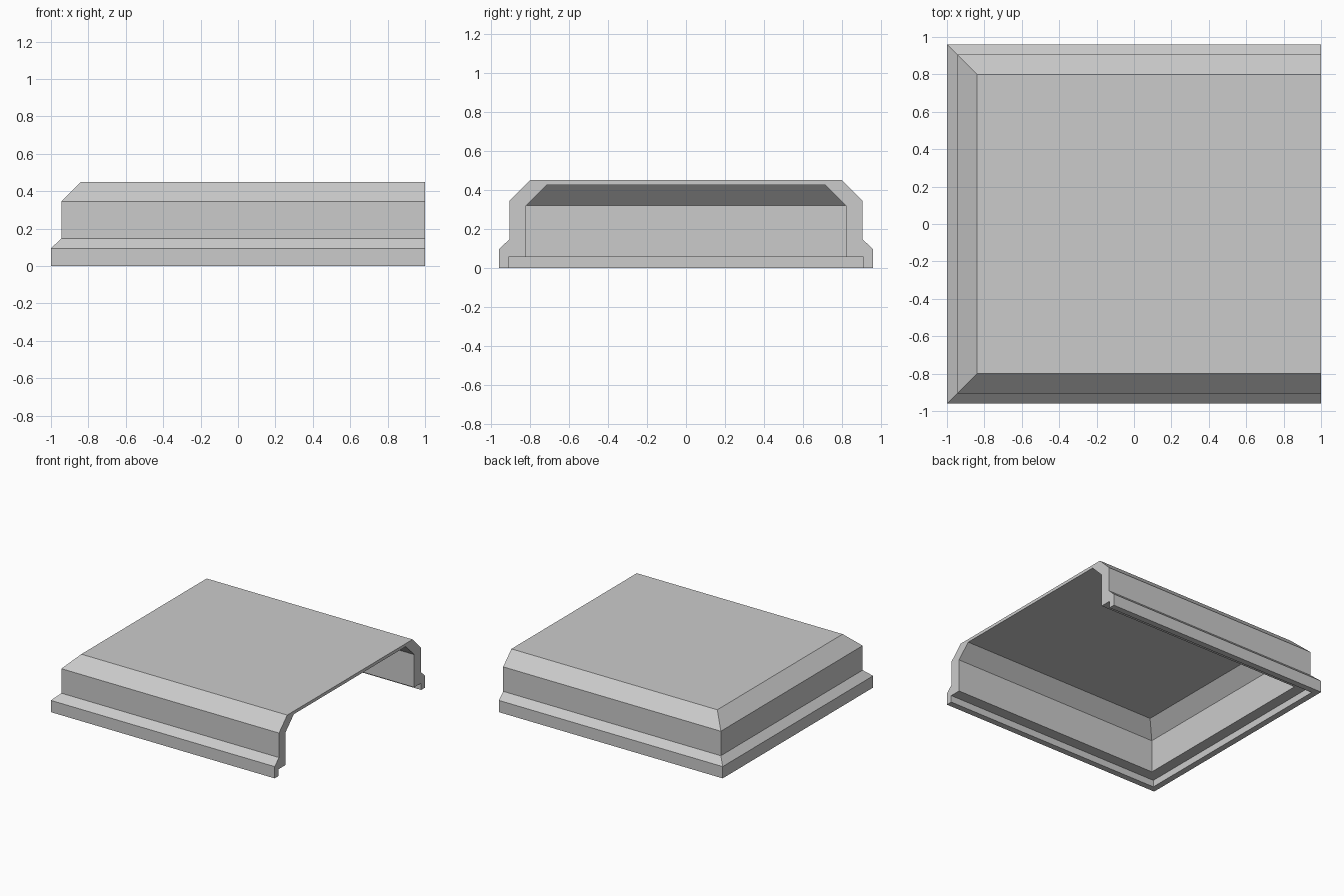
import bpy
import bmesh

cube = bpy.data.objects.get("Cube")
if cube:
    bpy.data.objects.remove(cube)

HALF_X, HALF_Y = 1.0, 0.96

# Wall profiles as (inset from the outer edge, height), from the rim upward
OUTER = [(0, 0), (0, 0.095), (0.055, 0.147), (0.055, 0.345), (0.16, 0.45)]
INNER = [(0.05, 0), (0.05, 0.055), (0.14, 0.055), (0.14, 0.32), (0.245, 0.425)]


def u_path(bm, inset, z):
    """Three-sided path around the cover, open on the +x side."""
    x, y = -HALF_X + inset, HALF_Y - inset
    points = [(HALF_X, -y), (x, -y), (x, y), (HALF_X, y)]
    return [bm.verts.new((px, py, z)) for px, py in points]


def add_skin(bm, profile):
    """Mitred walls following the profile, closed by a flat top."""
    rows = [u_path(bm, inset, z) for inset, z in profile]
    for low, high in zip(rows, rows[1:]):
        for i in range(3):
            bm.faces.new((low[i], low[i + 1], high[i + 1], high[i]))
    bm.faces.new(rows[-1])
    return rows


bm = bmesh.new()
outer = add_skin(bm, OUTER)
inner = add_skin(bm, INNER)

# Bottom rim joining the two skins
for i in range(3):
    bm.faces.new((outer[0][i], outer[0][i + 1], inner[0][i + 1], inner[0][i]))

# Cut face around the open end
arch = [row[0] for row in outer] + [row[3] for row in reversed(outer)]
arch += [row[3] for row in inner] + [row[0] for row in reversed(inner)]
bm.faces.new(arch)
bmesh.ops.recalc_face_normals(bm, faces=bm.faces)

mesh = bpy.data.meshes.new("cover_shell")
bm.to_mesh(mesh)
bm.free()
shell = bpy.data.objects.new("cover_shell", mesh)
bpy.context.collection.objects.link(shell)

# Plain grey finish
grey = bpy.data.materials.new("light_grey")
grey.use_nodes = True
colour = (0.6, 0.6, 0.6, 1)
grey.diffuse_color = colour
grey.node_tree.nodes["Principled BSDF"].inputs["Base Color"].default_value = colour
mesh.materials.append(grey)
